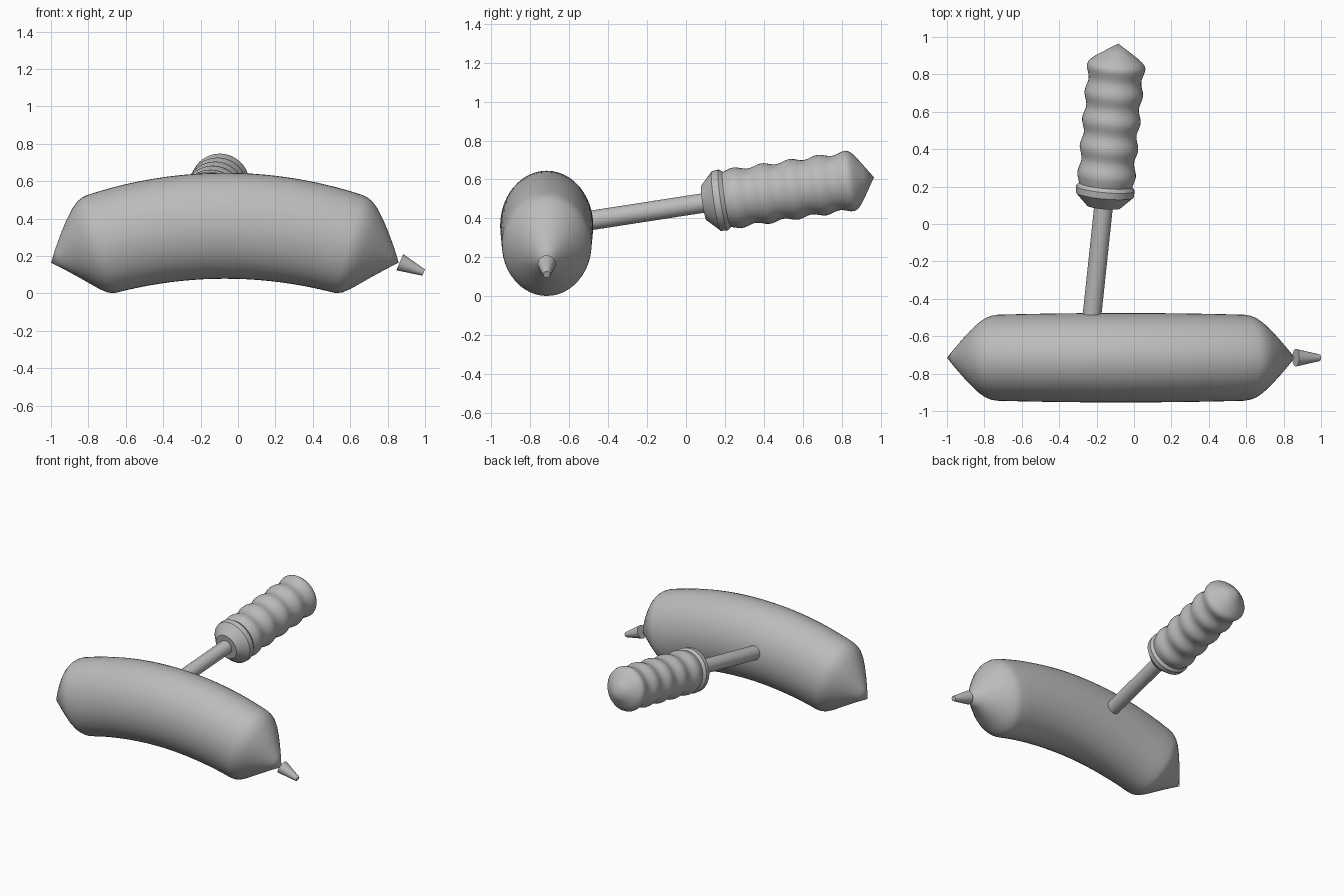
import bpy, math
from mathutils import Vector

cube = bpy.data.objects.get("Cube")
if cube:
    bpy.data.objects.remove(cube)

grey = bpy.data.materials.new("plain grey")
grey.use_nodes = True
grey.diffuse_color = (0.5, 0.5, 0.5, 1)
grey.node_tree.nodes["Principled BSDF"].inputs["Base Color"].default_value = (0.5, 0.5, 0.5, 1)


def loft(name, rings, sides, sharp=35):
    """Skin rings given as (centre, first half-axis, second half-axis)."""
    verts, faces = [], []
    for c, u, v in rings:
        for k in range(sides):
            a = math.tau * k / sides
            verts.append(c + u * math.cos(a) + v * math.sin(a))
    for i in range(len(rings) - 1):
        for k in range(sides):
            n = (k + 1) % sides
            a, b = i * sides, (i + 1) * sides
            faces.append((a + k, a + n, b + n, b + k))
    faces.append(tuple(reversed(range(sides))))
    faces.append(tuple(range(len(verts) - sides, len(verts))))
    mesh = bpy.data.meshes.new(name)
    mesh.from_pydata(verts, [], faces)
    mesh.materials.append(grey)
    ob = bpy.data.objects.new(name, mesh)
    bpy.context.collection.objects.link(ob)
    # Merge the pole points and make the normals face outwards
    bpy.ops.object.select_all(action="DESELECT")
    ob.select_set(True)
    bpy.context.view_layer.objects.active = ob
    bpy.ops.object.mode_set(mode="EDIT")
    bpy.ops.mesh.select_all(action="SELECT")
    bpy.ops.mesh.remove_doubles(threshold=0.0005)
    bpy.ops.mesh.normals_make_consistent(inside=False)
    bpy.ops.object.mode_set(mode="OBJECT")
    bpy.ops.object.shade_smooth_by_angle(angle=math.radians(sharp))
    return ob


def lathe(name, start, end, profile, sides, sharp=35):
    """Turn (distance, radius) pairs around the line from start to end."""
    start, end = Vector(start), Vector(end)
    d = (end - start).normalized()
    u = d.cross(Vector((0, 0, 1))).normalized()
    v = u.cross(d)
    return loft(name, [(start + d * s, u * r, v * r) for s, r in profile], sides, sharp)


# Bent body: elliptical section swept along an arc, pointed at both ends
ARC, MID, BODY_Y = 2.29, -0.07, -0.715
taper = [(0.292, 1), (0.303, 0.985), (0.315, 0.94), (0.33, 0.84), (0.35, 0.665),
         (0.37, 0.475), (0.395, 0.23), (0.418, 0)]
half = [(0.292 * i / 10, 1) for i in range(1, 10)] + taper
stations = [(-t, f) for t, f in reversed(half)] + [(0, 1)] + half
rings = []
for t, f in stations:
    f *= 1 - 0.04 * min(1, abs(t) / 0.3) ** 2
    out = Vector((math.sin(t), 0, math.cos(t)))
    centre = Vector((MID, BODY_Y, 0.362 - ARC)) + out * ARC
    rings.append((centre, Vector((0, 0.239 * f, 0)), out * 0.283 * f))
loft("bent_body", rings, 48, 60)

# Tapered nub just beyond the left tip
lathe("end_nub", (0.865, BODY_Y, 0.167), (0.993, BODY_Y, 0.112),
      [(0, 0.047), (0.139, 0.018)], 24)

# Rod joining body and grip
lathe("rod", (-0.23, -0.54, 0.382), (-0.16, 0.12, 0.484), [(0, 0.05), (0.67, 0.05)], 32)

# Ribbed grip with a chamfered collar and a pointed end
grip = [(0, 0.09), (0.065, 0.155), (0.1, 0.158)]
for i in range(37):
    s = 0.12 + 0.64 * i / 36
    grip.append((s, 0.149 + 0.008 * math.cos(math.tau * (s - 0.76) / 0.146)))
grip += [(0.775, 0.152), (0.79, 0.14), (0.81, 0.115), (0.84, 0.07), (0.886, 0)]
lathe("ribbed_grip", (-0.162, 0.092, 0.48), (-0.085, 0.957, 0.61), grip, 40)
